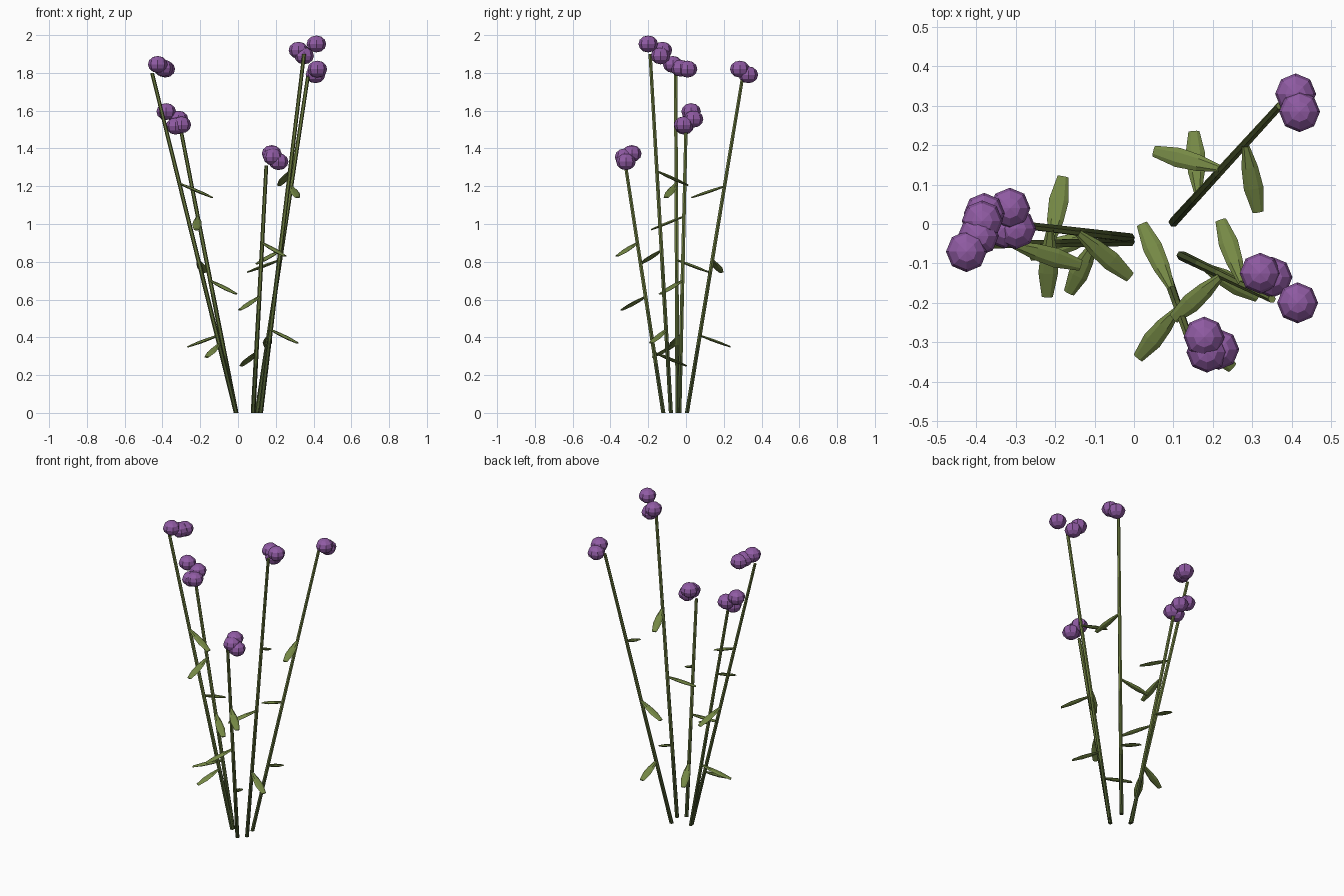
import bpy, bmesh, math
from mathutils import Vector, Matrix

if "Cube" in bpy.data.objects:
    bpy.data.objects.remove(bpy.data.objects["Cube"])


def material(name, rgb):
    m = bpy.data.materials.new(name)
    m.use_nodes = True
    m.diffuse_color = (*rgb, 1)
    m.node_tree.nodes["Principled BSDF"].inputs["Base Color"].default_value = (*rgb, 1)
    return m


LEAF = material("leaf green", (0.18, 0.25, 0.06))
STEM = material("stem green", (0.15, 0.20, 0.05))
STEM_MID = material("stem mid green", (0.10, 0.14, 0.035))
STEM_DARK = material("stem dark green", (0.06, 0.085, 0.025))
PURPLE = material("blossom purple", (0.28, 0.105, 0.37))


def finish(bm, name, mats):
    bmesh.ops.recalc_face_normals(bm, faces=bm.faces)
    mesh = bpy.data.meshes.new(name)
    bm.to_mesh(mesh)
    bm.free()
    for m in mats:
        mesh.materials.append(m)
    obj = bpy.data.objects.new(name, mesh)
    bpy.context.collection.objects.link(obj)


def loft(bm, stations, u, v, sides):
    """Skin elliptical rings (centre, half width, half height) with end caps."""
    rings = []
    for centre, a, b in stations:
        angles = [2 * math.pi * i / sides for i in range(sides)]
        rings.append([bm.verts.new(centre + u * a * math.cos(t) + v * b * math.sin(t))
                      for t in angles])
    for k, (r, s) in enumerate(zip(rings, rings[1:])):
        for i in range(sides):
            j = (i + 1) % sides
            bm.faces.new((r[i], r[j], s[j], s[i])).material_index = k
    bm.faces.new(rings[0])
    bm.faces.new(rings[-1]).material_index = len(rings) - 2


def make_stem(name, base, top):
    bm = bmesh.new()
    stations = [(base.lerp(top, t), r, r)
                for t, r in ((0, .0125), (.2, .012), (.42, .0115), (1, .010))]
    loft(bm, stations, Vector((1, 0, 0)), Vector((0, 1, 0)), 6)
    finish(bm, name, [STEM_DARK, STEM_MID, STEM])


def make_leaf(name, base, tip):
    bm = bmesh.new()
    along = (tip - base).normalized()
    side = along.cross(Vector((0, 0, 1))).normalized()
    up = side.cross(along)
    stations = [(base.lerp(tip, t), w, h) for t, w, h in
                ((0, .008, .005), (.35, .021, .008), (.65, .025, .008), (1, .014, .004))]
    loft(bm, stations, side, up, 6)
    for f in bm.faces:
        f.material_index = 0
    finish(bm, name, [LEAF])


def make_blossom(name, centre):
    bm = bmesh.new()
    place = Matrix.Translation(centre) @ Matrix.Diagonal((1, 1, .86, 1))
    bmesh.ops.create_uvsphere(bm, u_segments=8, v_segments=6, radius=.052, matrix=place)
    finish(bm, name, [PURPLE])


# Each stalk: stem base, stem top, leaves (start height, tip), blossom centres
STALKS = {
    "back": ((.10, .005, 0), (.37, .30, 1.78),
             [(.41, (.152, .235, .35)), (.81, (.05, .185, .745)), (1.20, (.315, .03, 1.14))],
             [(.41, .33, 1.79), (.42, .285, 1.82)]),
    "right": ((.12, -.08, 0), (.35, -.19, 1.90),
              [(.44, (.315, -.185, .37)), (.86, (.10, -.24, .79)), (1.28, (.22, .01, 1.205))],
              [(.32, -.125, 1.92), (.35, -.135, 1.89), (.415, -.20, 1.953)]),
    "front": ((.08, -.12, 0), (.15, -.32, 1.31),
              [(.32, (.02, 0, .25)), (.615, (.01, -.34, .545)), (.90, (.25, -.365, .83))],
              [(.178, -.287, 1.373), (.185, -.325, 1.355), (.215, -.318, 1.33)]),
    "tall_left": ((-.01, -.045, 0), (-.455, -.055, 1.80),
                  [(.365, (-.165, -.175, .295)), (.81, (-.18, .12, .745)),
                   (1.215, (-.135, -.105, 1.14))],
                  [(-.425, -.07, 1.845), (-.395, -.03, 1.825), (-.385, .008, 1.82)]),
    "short_left": ((-.01, -.035, 0), (-.305, 0, 1.51),
                   [(.415, (-.265, -.08, .35)), (.70, (-.01, -.135, .63)),
                    (1.04, (-.22, -.185, .97))],
                   [(-.38, .027, 1.595), (-.315, .04, 1.555), (-.30, -.012, 1.525),
                    (-.33, -.01, 1.518)]),
}

for key, (base, top, leaves, blossoms) in STALKS.items():
    base, top = Vector(base), Vector(top)
    make_stem(key + "_stem", base, top)
    for i, (z, tip) in enumerate(leaves):
        make_leaf(f"{key}_leaf_{i + 1}", base.lerp(top, z / top.z), Vector(tip))
    for i, centre in enumerate(blossoms):
        make_blossom(f"{key}_blossom_{i + 1}", Vector(centre))
